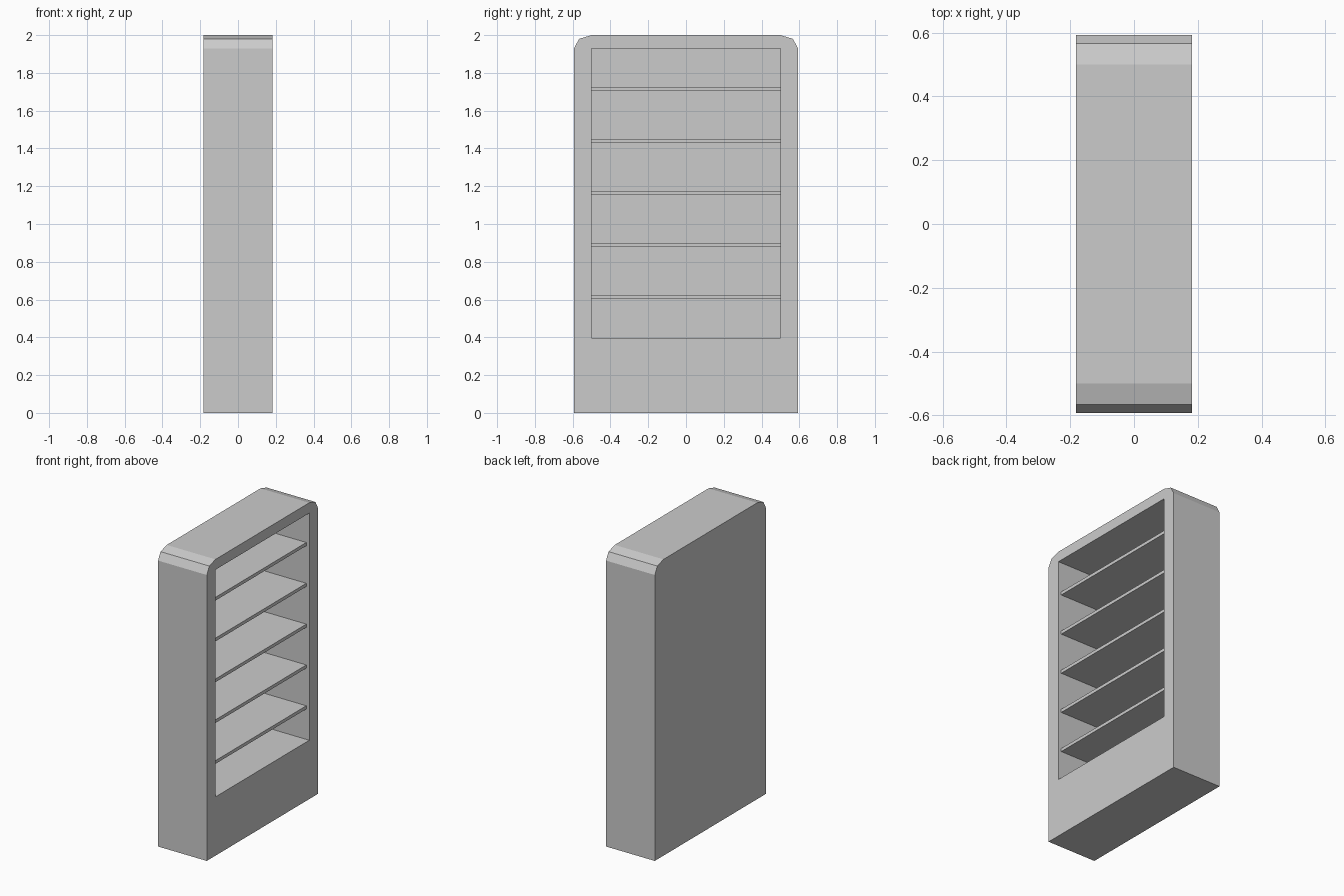
import bpy, bmesh

if "Cube" in bpy.data.objects:
    bpy.data.objects.remove(bpy.data.objects["Cube"])

HALF_D, HALF_W = 0.182, 0.593      # half sizes along x and y
OPEN_W = 0.50                      # half width of the opening
OPEN_Z0, OPEN_Z1 = 0.397, 1.93
BACK_X = -HALF_D + 0.022           # inner face of the back panel


def prism(name, profile, x0, x1):
    """Extrude a (y, z) profile from x0 to x1."""
    bm = bmesh.new()
    face = bm.faces.new([bm.verts.new((x0, y, z)) for y, z in profile])
    ext = bmesh.ops.extrude_face_region(bm, geom=[face])["geom"]
    verts = [g for g in ext if isinstance(g, bmesh.types.BMVert)]
    bmesh.ops.translate(bm, verts=verts, vec=(x1 - x0, 0, 0))
    bmesh.ops.recalc_face_normals(bm, faces=bm.faces)
    mesh = bpy.data.meshes.new(name)
    bm.to_mesh(mesh)
    bm.free()
    obj = bpy.data.objects.new(name, mesh)
    bpy.context.collection.objects.link(obj)
    return obj


def rect(z0, z1):
    return [(-OPEN_W, z0), (OPEN_W, z0), (OPEN_W, z1), (-OPEN_W, z1)]


# Cabinet body with faceted top corners
half = [(HALF_W, 0), (HALF_W, 1.93), (0.566, 1.98), (0.50, 2.0)]
body = prism("cabinet_body", half + [(-y, z) for y, z in reversed(half)],
             -HALF_D, HALF_D)

# Display recess, open on the +x side
cutter = prism("recess_cutter", rect(OPEN_Z0, OPEN_Z1), BACK_X, HALF_D + 0.1)
cutter.hide_render = True
mod = body.modifiers.new("recess", "BOOLEAN")
mod.operation = "DIFFERENCE"
mod.solver = "EXACT"
mod.object = cutter
bpy.context.view_layer.objects.active = body
bpy.ops.object.modifier_apply(modifier=mod.name)
bpy.data.objects.remove(cutter)

# Evenly spaced shelves, set slightly back from the opening
for i in range(5):
    z = 0.602 + 0.2755 * i
    prism(f"shelf_{i + 1}", rect(z, z + 0.022), BACK_X, HALF_D - 0.022)
